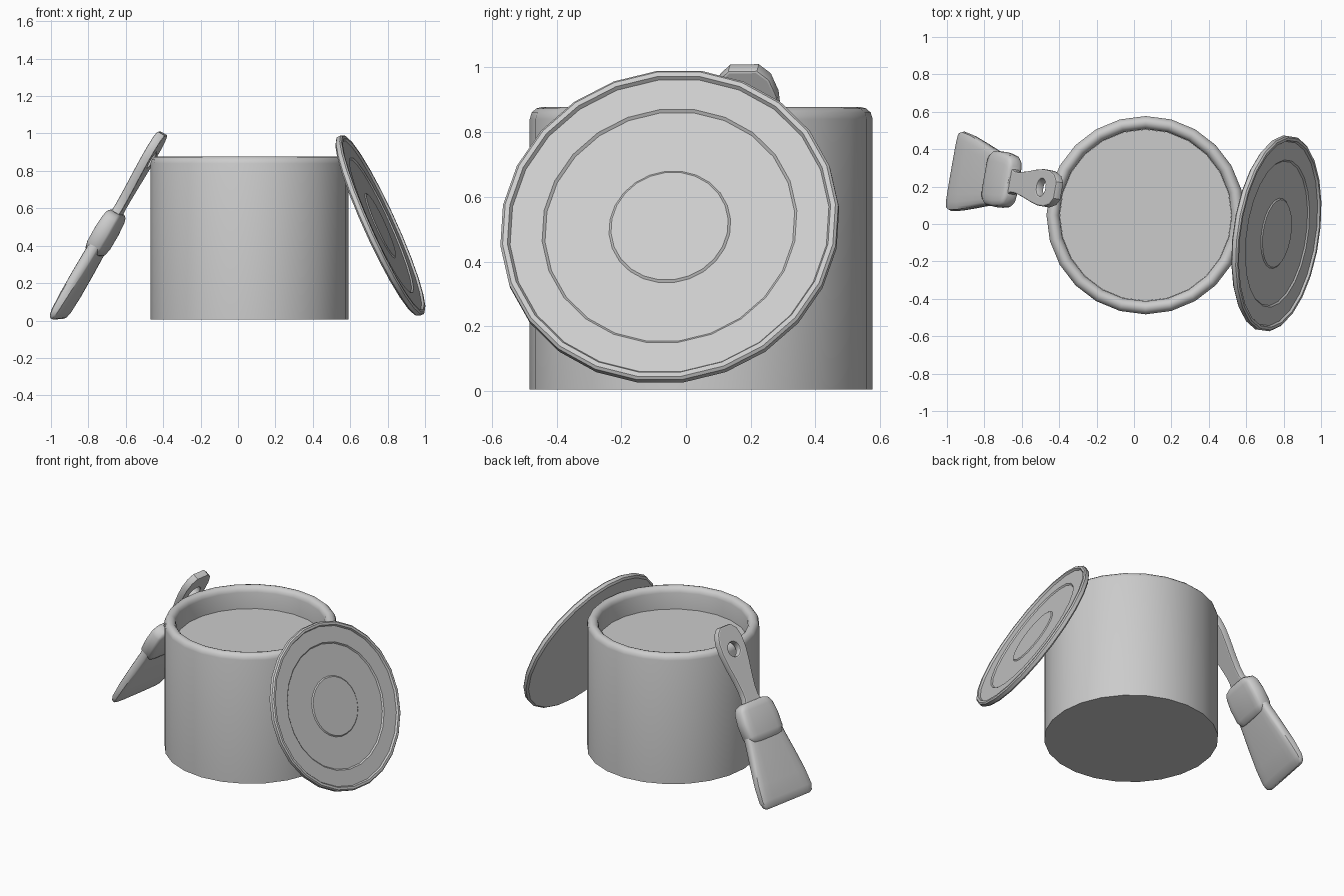
import bpy, bmesh, math
from mathutils import Vector, Matrix

if "Cube" in bpy.data.objects:
    bpy.data.objects.remove(bpy.data.objects["Cube"])


def finish(name, bm, matrix, angle=35):
    bmesh.ops.remove_doubles(bm, verts=bm.verts, dist=1e-5)
    bmesh.ops.recalc_face_normals(bm, faces=bm.faces)
    me = bpy.data.meshes.new(name)
    bm.to_mesh(me)
    bm.free()
    ob = bpy.data.objects.new(name, me)
    bpy.context.collection.objects.link(ob)
    ob.matrix_world = matrix
    smooth(ob, angle)
    return ob


def smooth(ob, angle=35):
    bpy.ops.object.select_all(action='DESELECT')
    ob.select_set(True)
    bpy.context.view_layer.objects.active = ob
    bpy.ops.object.shade_smooth_by_angle(angle=math.radians(angle))


def skin(bm, rings, cap):
    """Bridge consecutive rings of points, optionally capping both ends."""
    vs = [[bm.verts.new(p) for p in r] for r in rings]
    n = len(vs[0])
    for a, b in zip(vs, vs[1:]):
        for i in range(n):
            j = (i + 1) % n
            bm.faces.new((a[i], a[j], b[j], b[i]))
    if cap:
        bm.faces.new(vs[0][::-1])
        bm.faces.new(vs[-1])


def lathe(name, profile, matrix, seg=24, phase=0.0, angle=35):
    bm = bmesh.new()
    skin(bm, [[(r * math.cos(2 * math.pi * (i + phase) / seg),
                r * math.sin(2 * math.pi * (i + phase) / seg), z)
               for i in range(seg)] for r, z in profile], True)
    return finish(name, bm, matrix, angle)


def loft(name, sections, matrix, seg=20, power=0.45):
    """Rounded-rectangle sections (z, half width, half thickness)."""
    def pw(v):
        return math.copysign(abs(v) ** power, v)
    bm = bmesh.new()
    skin(bm, [[(w * pw(math.cos(2 * math.pi * i / seg)),
                t * pw(math.sin(2 * math.pi * i / seg)), z)
               for i in range(seg)] for z, w, t in sections], True)
    return finish(name, bm, matrix, 50)


def frame(x, y, z, origin):
    return Matrix.Translation(origin) @ Matrix((x, y, z)).transposed().to_4x4()


# Can with rolled rim, and the paint surface inside
can_at = Matrix.Translation((0.062, 0.047, 0))
lathe("can", [(0.53, 0.005), (0.53, 0.84), (0.524, 0.86), (0.510, 0.873),
              (0.495, 0.877), (0.480, 0.873), (0.466, 0.86), (0.46, 0.84),
              (0.46, 0.70)], can_at)
lathe("paint_surface", [(0.459, 0.71), (0.459, 0.73)], can_at)

# Lid leaning on the right side of the can
n = Vector((0.90, -0.13, 0.41)).normalized()
up = (Vector((0, 0, 1)) - n * n.z).normalized()
lathe("lid", [(0.515, -0.02), (0.528, -0.01), (0.528, 0.012), (0.520, 0.02),
              (0.505, 0.02), (0.498, 0.008), (0.398, 0.008), (0.390, 0.0),
              (0.190, 0.0), (0.183, 0.006)],
      frame(up.cross(n), up, n, (0.76, -0.05, 0.507)), phase=0.5, angle=30)

# Brush frame: local z runs from bristle tip to handle end, local x is the width
d = Vector((0.57, -0.11, 1.0)).normalized()
w = Vector((0.164, 0.98, 0))
w = (w - d * w.dot(d)).normalized()
brush = frame(w, d.cross(w), d, (-0.967, 0.287, 0.012))

# Bristles and ferrule
loft("bristles", [(0.0, 0.185, 0.010), (0.012, 0.205, 0.020), (0.05, 0.215, 0.028),
                  (0.15, 0.205, 0.034), (0.28, 0.18, 0.037), (0.40, 0.155, 0.038),
                  (0.50, 0.14, 0.035)], brush)
loft("ferrule", [(0.405, 0.10, 0.035), (0.415, 0.128, 0.046), (0.45, 0.148, 0.053),
                 (0.54, 0.150, 0.054), (0.61, 0.140, 0.050), (0.64, 0.122, 0.044),
                 (0.655, 0.085, 0.032)], brush)

# Handle: flat outline with a hanging hole
half = [(0.075, 0.63), (0.058, 0.68), (0.058, 0.73), (0.070, 0.81), (0.088, 0.90),
        (0.099, 0.98), (0.098, 1.05), (0.080, 1.11), (0.045, 1.143)]
outline = half + [(-x, z) for x, z in reversed(half)]
hole = [(0.047 * math.cos(i * math.pi / 8), 0.99 - 0.047 * math.sin(i * math.pi / 8))
        for i in range(16)]
cu = bpy.data.curves.new("handle", 'CURVE')
cu.dimensions = '2D'
cu.fill_mode = 'BOTH'
cu.extrude = 0.016
cu.bevel_depth = 0.008
cu.bevel_resolution = 1
cu.offset = -0.008
for pts in (outline, hole):
    sp = cu.splines.new('POLY')
    sp.points.add(len(pts) - 1)
    for p, (x, z) in zip(sp.points, pts):
        p.co = (x, z, 0, 1)
    sp.use_cyclic_u = True
handle = bpy.data.objects.new("handle", cu)
bpy.context.collection.objects.link(handle)
handle.matrix_world = brush @ Matrix.Rotation(math.pi / 2, 4, 'X')
bpy.ops.object.select_all(action='DESELECT')
handle.select_set(True)
bpy.context.view_layer.objects.active = handle
bpy.ops.object.convert(target='MESH')
smooth(bpy.context.view_layer.objects.active)
